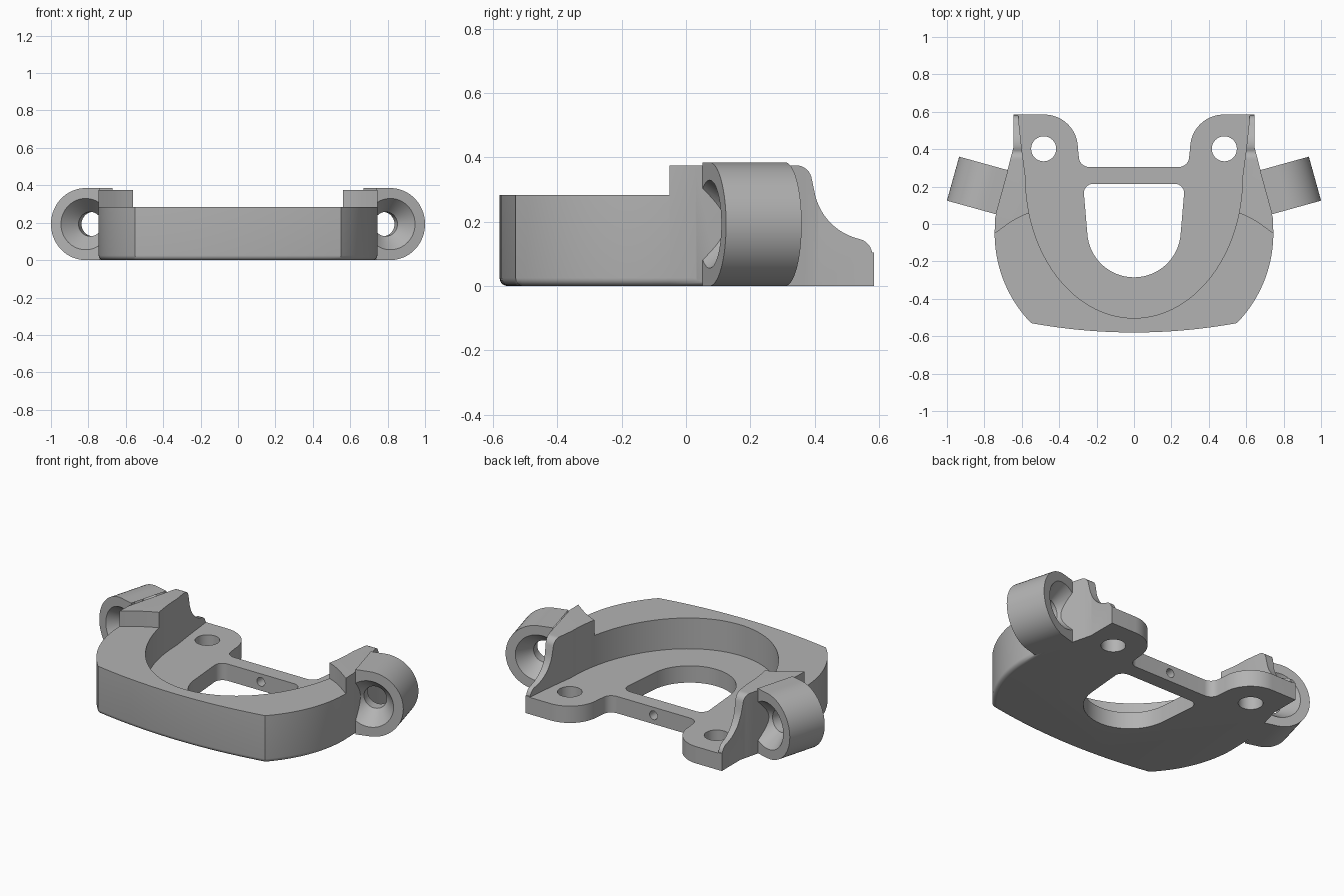
import bpy, bmesh, math
from mathutils import Vector, Matrix

if "Cube" in bpy.data.objects:
    bpy.data.objects.remove(bpy.data.objects["Cube"], do_unlink=True)

grey = bpy.data.materials.new("plain_grey")
grey.use_nodes = True
COLOUR = (0.45, 0.45, 0.45, 1)
grey.diffuse_color = COLOUR
grey.node_tree.nodes["Principled BSDF"].inputs["Base Color"].default_value = COLOUR


def arc(cx, cy, rx, ry, start, end, n=20):
    """Points along an elliptical arc, angles in degrees."""
    angles = [math.radians(start + (end - start) * i / n) for i in range(n + 1)]
    return [(cx + rx * math.cos(a), cy + ry * math.sin(a)) for a in angles]


def mirrored(half):
    """Close a half outline across x = 0."""
    return half + [(-x, y) for x, y in reversed(half) if abs(x) > 1e-5]


def new_object(name, bm):
    bmesh.ops.recalc_face_normals(bm, faces=bm.faces)
    mesh = bpy.data.meshes.new(name)
    bm.to_mesh(mesh)
    bm.free()
    mesh.materials.append(grey)
    obj = bpy.data.objects.new(name, mesh)
    bpy.context.collection.objects.link(obj)
    return obj


def prism(outline, low, high):
    """Extrude a plan outline from low to high."""
    bm = bmesh.new()
    base = bm.faces.new([bm.verts.new((x, y, low)) for x, y in outline])
    top = bmesh.ops.extrude_face_region(bm, geom=[base])["geom"]
    verts = [v for v in top if isinstance(v, bmesh.types.BMVert)]
    bmesh.ops.translate(bm, verts=verts, vec=(0, 0, high - low))
    return bm


def activate(obj):
    bpy.ops.object.select_all(action="DESELECT")
    obj.select_set(True)
    bpy.context.view_layer.objects.active = obj


def cut(obj, bm):
    """Subtract a mesh and discard the cutter."""
    cutter = new_object("cutter", bm)
    cutter.hide_render = True
    mod = obj.modifiers.new("cut", "BOOLEAN")
    mod.operation, mod.solver, mod.object = "DIFFERENCE", "EXACT", cutter
    activate(obj)
    bpy.ops.object.modifier_apply(modifier=mod.name)
    bpy.data.objects.remove(cutter, do_unlink=True)


def smooth(obj):
    activate(obj)
    bpy.ops.object.shade_smooth_by_angle(angle=math.radians(30))


# Body blank: bowed front, curved sides, two rear lugs and a cross bar
front = [(0.055 * i, -0.58 + 0.0005 * i * i) for i in range(10)]
side_angle = math.degrees(math.asin(0.48 / 0.688))
side = arc(0.057, -0.05, 0.688, 0.688, -side_angle, 0, 24)
flank = [(0.743, 0.03), (0.655, 0.37), (0.645, 0.41), (0.645, 0.585)]
lug = arc(0.48, 0.405, 0.18, 0.18, 90, 180)
fillet = arc(0.24, 0.36, 0.055, 0.055, 0, -90, 10)
outline = mirrored(front + side + flank + lug + fillet + [(0, 0.305)])
bm = prism(outline, 0, 0.375)
# Rounded lower edge along the front and sides
lower = [e for e in bm.edges
         if all(v.co.z < 0.01 and v.co.y < 0.3 for v in e.verts)]
bmesh.ops.bevel(bm, geom=lower, offset=0.025, segments=5, profile=0.5,
                affect="EDGES")
body = new_object("bracket_body", bm)

# Cavity above the floor plate
bowl = arc(0, 0.25, 0.58, 0.753, -90, 0, 40)
cut(body, prism(mirrored(bowl + [(0.60, 0.4), (0.632, 0.7), (0, 0.7)]), 0.1, 0.6))

# Lower front wall, stepping up to the side ears
step = [(0, 0.064), (0.55, 0.064), (0.61, 0.038), (0.66, 0.01), (0.75, -0.055),
        (0.9, -0.15), (0.9, -0.8), (0, -0.8)]
cut(body, prism(mirrored(step), 0.283, 0.6))

# Swept profile at the rear of the side walls
sweep = ([(0.34, 0.5), (0.34, 0.3751)] + arc(0.345, 0.325, 0.047, 0.05, 80, 10, 8)
         + arc(0.58, 0.325, 0.183, 0.183, 190, 255, 14)
         + arc(0.53, 0.095, 0.05, 0.052, 70, 10, 6) + [(0.7, 0.1), (0.7, 0.5)])
bm = prism(sweep, -1, 1)
for v in bm.verts:
    v.co = (v.co.z, v.co.x, v.co.y)
cut(body, bm)

# Window through the floor
window = (arc(0, -0.035, 0.25, 0.25, -90, -5, 30)
          + arc(0.218, 0.165, 0.05, 0.05, 0, 90, 10) + [(0, 0.215)])
cut(body, prism(mirrored(window), -0.1, 0.2))

# Screw holes in the lugs
for s in (-1, 1):
    cut(body, prism(arc(s * 0.483, 0.402, 0.067, 0.067, 0, 348.75, 31), -0.1, 0.3))

# Small hole through the cross bar
bm = prism(arc(0, 0.052, 0.026, 0.026, 0, 345, 23), 0.17, 0.35)
for v in bm.verts:
    v.co = (v.co.x, v.co.z, v.co.y)
cut(body, bm)
smooth(body)


def side_ring(name, s):
    """Countersunk ring whose inner side runs straight into the body."""
    radius, half, n = 0.1925, 0.122, 64
    profile = [(radius, -half), (radius, half), (0.137, half), (0.065, 0.03),
               (0.065, -0.03), (0.137, -half)]
    bm = bmesh.new()
    loops = []
    for i in range(n):
        a = math.tau * i / n
        c, z = math.cos(a), math.sin(a)
        square = 1 / max(abs(c), abs(z)) if c < 0 else 1
        loops.append([bm.verts.new((r * c * (square if r == radius else 1), t,
                                    r * z * (square if r == radius else 1)))
                      for r, t in profile])
    for i in range(n):
        p, q = loops[i], loops[(i + 1) % n]
        for j in range(len(profile)):
            k = (j + 1) % len(profile)
            bm.faces.new((p[j], p[k], q[k], q[j]))
    # Trim the part hidden inside the body
    bmesh.ops.bisect_plane(bm, geom=bm.verts[:] + bm.edges[:] + bm.faces[:],
                           plane_co=(-0.08, 0, 0), plane_no=(-1, 0, 0),
                           clear_outer=True)
    turn = Matrix.Rotation(math.radians(15.5), 4, "Z")
    bm.transform(Matrix.Translation(Vector((0.782, 0.191, radius))) @ turn)
    if s < 0:
        bm.transform(Matrix.Scale(-1, 4, (1, 0, 0)))
    smooth(new_object(name, bm))


side_ring("left_side_ring", 1)
side_ring("right_side_ring", -1)
